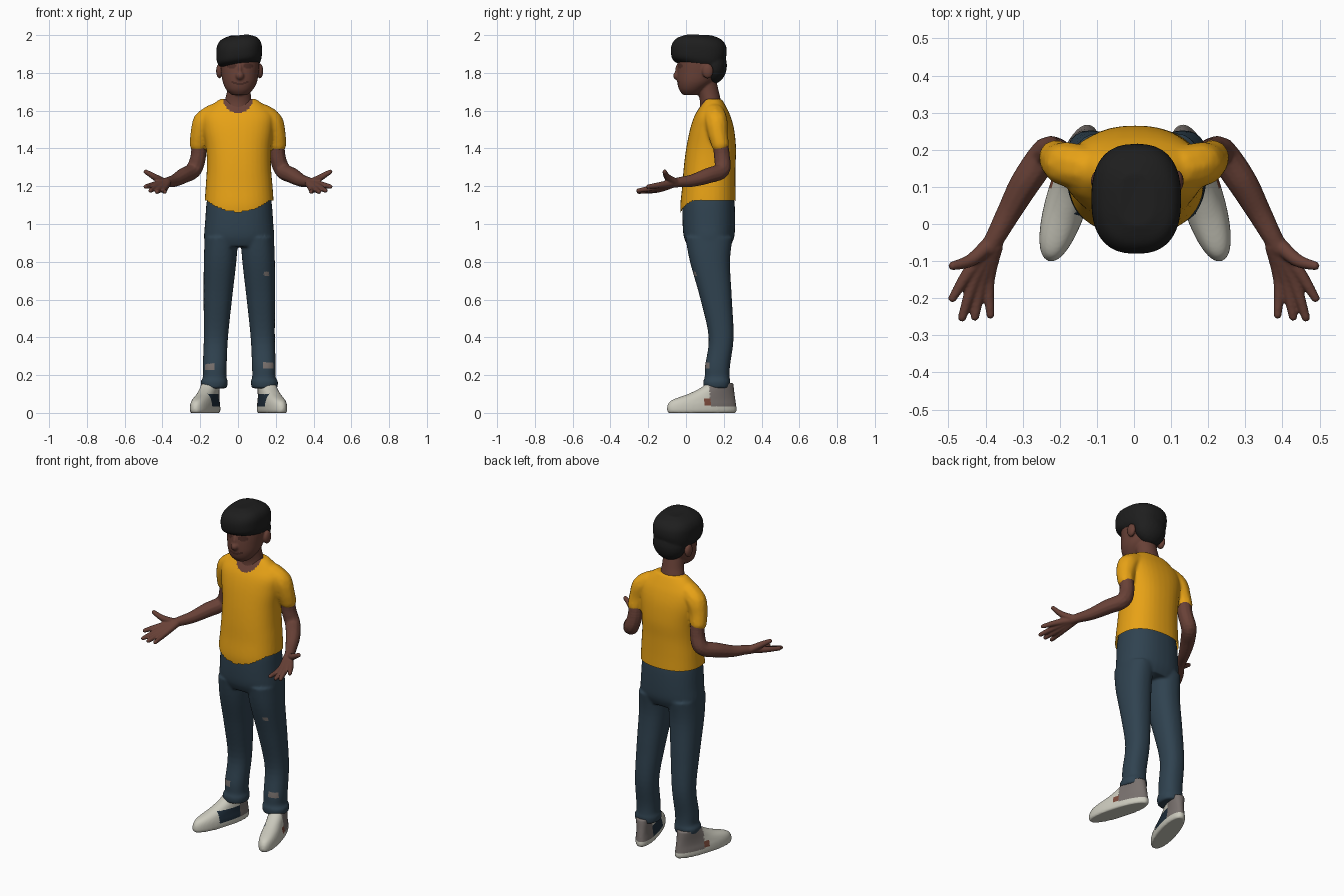
import bpy, bmesh, math
from mathutils import Vector, Matrix

if "Cube" in bpy.data.objects:
    bpy.data.objects.remove(bpy.data.objects["Cube"])


def material(name, rgb):
    m = bpy.data.materials.new(name)
    m.diffuse_color = (*rgb, 1)
    m.use_nodes = True
    m.node_tree.nodes["Principled BSDF"].inputs["Base Color"].default_value = m.diffuse_color
    return m


SKIN = material("brown skin", (0.14, 0.053, 0.038))
DARK = material("dark skin", (0.075, 0.028, 0.021))
HAIR = material("black hair", (0.013, 0.013, 0.013))
SHIRT = material("yellow cloth", (0.80, 0.36, 0.008))
JEANS = material("blue denim", (0.029, 0.055, 0.08))
GREY = material("grey cloth", (0.19, 0.165, 0.155))
WHITE = material("off white", (0.60, 0.59, 0.51))
NAVY = material("navy", (0.014, 0.028, 0.045))
RUST = material("rust brown", (0.2, 0.07, 0.045))


def spline(pts, steps):
    """Catmull-Rom through tuples of any length."""
    out = []
    p = [pts[0]] + list(pts) + [pts[-1]]
    for i in range(1, len(p) - 2):
        for k in range(steps):
            t = k / steps
            out.append([0.5 * (2 * b + (c - a) * t + (2 * a - 5 * b + 4 * c - d) * t * t
                               + (3 * b - a - 3 * c + d) * t ** 3)
                        for a, b, c, d in zip(p[i - 1], p[i], p[i + 1], p[i + 2])])
    return out + [list(pts[-1])]


def loft(bm, rings, power=2.3, n=36, steps=5):
    """Closed stack of horizontal rings (x, y, z, rx, ry)."""
    loops = []
    for x, y, z, rx, ry in spline(rings, steps):
        ring = []
        for i in range(n):
            c, s = math.cos(math.tau * i / n), math.sin(math.tau * i / n)
            ring.append(bm.verts.new((x + rx * math.copysign(abs(c) ** (2 / power), c),
                                      y + ry * math.copysign(abs(s) ** (2 / power), s), z)))
        loops.append(ring)
    for a, b in zip(loops, loops[1:]):
        for i in range(n):
            bm.faces.new((a[i], a[(i + 1) % n], b[(i + 1) % n], b[i]))
    bm.faces.new(loops[0][::-1])
    bm.faces.new(loops[-1])


def ball(bm, centre, radii, sub=3):
    m = Matrix.Translation(centre) @ Matrix.Diagonal((*radii, 1))
    bmesh.ops.create_icosphere(bm, subdivisions=sub, radius=1, matrix=m)


def limb(bm, pts):
    """Round limb as a dense chain of balls (x, y, z, r)."""
    last = None
    for x, y, z, r in spline(pts, 24):
        v = Vector((x, y, z))
        if last is None or (v - last).length > r * 0.25:
            ball(bm, v, (r, r, r), 2)
            last = v


def fuse(name, bm, voxel, smooth, mats, rule=None):
    """Merge all pieces into one smooth skin, then colour (or trim) faces by rule."""
    bmesh.ops.recalc_face_normals(bm, faces=bm.faces)
    me = bpy.data.meshes.new(name)
    bm.to_mesh(me)
    bm.free()
    ob = bpy.data.objects.new(name, me)
    bpy.context.collection.objects.link(ob)
    mod = ob.modifiers.new("Remesh", 'REMESH')
    mod.mode, mod.voxel_size = 'VOXEL', voxel
    mod = ob.modifiers.new("Smooth", 'SMOOTH')
    mod.factor, mod.iterations = 0.5, smooth
    dg = bpy.context.evaluated_depsgraph_get()
    done = bpy.data.meshes.new_from_object(ob.evaluated_get(dg))
    ob.modifiers.clear()
    ob.data = done
    done.materials.clear()
    for m in mats:
        done.materials.append(m)
    bm = bmesh.new()
    bm.from_mesh(done)
    trim = []
    for f in bm.faces:
        f.smooth = True
        k = rule(f.calc_center_median()) if rule else 0
        if k < 0:
            trim.append(f)
        else:
            f.material_index = k
    bmesh.ops.delete(bm, geom=trim, context='FACES')
    bm.to_mesh(done)
    bm.free()
    return ob


# T-shirt: torso and sleeves, scooped neckline, curved hem
bm = bmesh.new()
loft(bm, [(.005, .118, 1.03, .178, .143), (.006, .117, 1.10, .183, .147), (.006, .121, 1.2, .177, .141),
          (.005, .125, 1.3, .17, .137), (.003, .133, 1.4, .172, .132), (0, .138, 1.5, .186, .117),
          (0, .14, 1.57, .188, .096), (0, .143, 1.62, .15, .07), (0, .143, 1.662, .095, .046)])
for s in (-1, 1):
    limb(bm, [(s * .13, .15, 1.575, .062), (s * .178, .16, 1.54, .062),
              (s * .2, .168, 1.48, .054), (s * .21, .18, 1.425, .048)])


def shirt_rule(c):
    hem = 1.125 - (.062 * max(0, 1 - (c.x / .17) ** 2) if c.y < .12 else 0)
    if c.z < hem:
        return -1
    return 1 if c.y < .14 and math.hypot(c.x / .08, (c.z - 1.672) / .085) < 1 else 0


fuse("t_shirt", bm, .008, 5, [SHIRT, SKIN], shirt_rule)

# Jeans: hips and two legs with turned cuffs and worn patches
bm = bmesh.new()
loft(bm, [(.006, .12, 1.16, .165, .13), (.006, .12, 1.1, .174, .138), (.006, .121, 1.0, .181, .139),
          (.006, .122, .93, .186, .133), (.006, .122, .88, .18, .112)])
for s in (-1, 1):
    loft(bm, [(s * x + .007, y, z, rx, ry) for x, y, z, rx, ry in (
        (.095, .122, .93, .088, .125), (.102, .127, .8, .086, .106), (.114, .16, .6, .075, .083),
        (.124, .186, .4, .064, .066), (.13, .167, .25, .063, .066), (.13, .165, .19, .062, .066),
        (.133, .163, .165, .072, .072), (.133, .163, .13, .067, .068))])


def jeans_rule(c):
    for x, z, w, h in ((-.15, .245, .024, .018), (.16, .25, .027, .018), (.15, .735, .014, .012)):
        if c.y < .15 and abs(c.x - x) < w and abs(c.z - z) < h:
            return 1
    return 0


fuse("jeans", bm, .008, 4, [JEANS, GREY], jeans_rule)

# Arms with open, palm-up hands
for s, side in ((-1, "right"), (1, "left")):
    bm = bmesh.new()
    for path in (
        [(.208, .175, 1.47, .042), (.21, .19, 1.36, .043), (.237, .188, 1.285, .044),
         (.29, .115, 1.255, .042), (.335, .035, 1.23, .034), (.37, -.03, 1.222, .028), (.39, -.065, 1.217, .026)],
        [(.385, -.06, 1.217, .023), (.445, -.13, 1.207, .018), (.489, -.2, 1.198, .012)],
        [(.385, -.06, 1.217, .023), (.43, -.15, 1.196, .018), (.463, -.252, 1.177, .012)],
        [(.38, -.06, 1.217, .023), (.411, -.155, 1.187, .018), (.429, -.252, 1.17, .012)],
        [(.375, -.06, 1.217, .023), (.391, -.15, 1.182, .017), (.387, -.247, 1.17, .0115)],
        [(.395, -.06, 1.222, .022), (.44, -.098, 1.248, .018), (.489, -.113, 1.277, .0125)],
    ):
        limb(bm, [(s * x, y, z, r) for x, y, z, r in path])
    fuse(side + "_arm", bm, .0045, 4, [SKIN])

# Head: skull, jaw, nose, ears and neck
bm = bmesh.new()
loft(bm, [(.008, .025, 1.683, .04, .04), (.008, .032, 1.71, .07, .068), (.01, .05, 1.75, .09, .096),
          (.01, .063, 1.80, .099, .11), (.01, .07, 1.86, .103, .113), (.01, .07, 1.92, .095, .11),
          (.01, .07, 1.96, .06, .075)], 2.1)
loft(bm, [(0, .125, 1.56, .075, .06), (0, .13, 1.64, .072, .056), (.004, .118, 1.70, .063, .056),
          (.006, .1, 1.77, .062, .058)], 2)
ball(bm, (.01, -.044, 1.785), (.023, .024, .024))
ball(bm, (.01, -.04, 1.81), (.012, .018, .04))
for s in (-1, 1):
    ball(bm, (.009 + s * .107, .115, 1.81), (.018, .03, .04))


def face_rule(c):
    dx = abs(c.x - .01)
    if c.y > .03:
        return 0
    smile = 1.742 + dx * dx * 6
    eye = math.hypot((dx - .045) / .026, (c.z - 1.838) / .014) < 1
    return 1 if eye or (dx < .045 and abs(c.z - smile) < .006) else 0


fuse("head", bm, .0055, 4, [SKIN, DARK], face_rule)

# Hair: full crown with tilted fringe, tapering to the nape
bm = bmesh.new()
loft(bm, [(.006, .09, 1.84, .105, .108), (.006, .07, 1.868, .118, .138), (.006, .068, 1.91, .121, .148),
          (.006, .067, 1.95, .117, .142), (.006, .065, 1.98, .096, .117), (.006, .065, 1.999, .05, .07)], 2.5)
ball(bm, (.01, .145, 1.84), (.1, .072, .098))
for v in bm.verts:
    v.co.z += .12 * (v.co.x - .006) * max(0, min(1, (.15 - v.co.y) / .15))
fuse("hair", bm, .006, 4, [HAIR])

# Shoes: turned out, with coloured side panels
for s, side in ((-1, "right"), (1, "left")):
    bm = bmesh.new()
    loft(bm, [(0, (a + b) / 2, z, w, (b - a) / 2) for z, a, b, w in (
        (0, -.184, .184, .052), (.014, -.192, .192, .057), (.045, -.187, .188, .056), (.07, -.16, .185, .051),
        (.1, -.075, .18, .047), (.13, -.01, .176, .046), (.158, .03, .172, .046))], 2.2)

    def shoe_rule(c, s=s):
        outer = c.x * s > 0
        if c.z < .034:
            return 0
        if outer:
            if -.005 < c.y < .035 and .04 < c.z < .075:
                return 3
            return 1 if c.y > .03 else 0
        if c.y > .1:
            return 1
        return 2 if c.y > -.05 and c.z < .1 and c.x * s < -.02 else 0

    ob = fuse(side + "_shoe", bm, .006, 3, [WHITE, GREY, NAVY, RUST], shoe_rule)
    ob.data.transform(Matrix.Translation((s * .177 + .003, .084, 0)) @ Matrix.Rotation(s * math.radians(17), 4, 'Z'))
